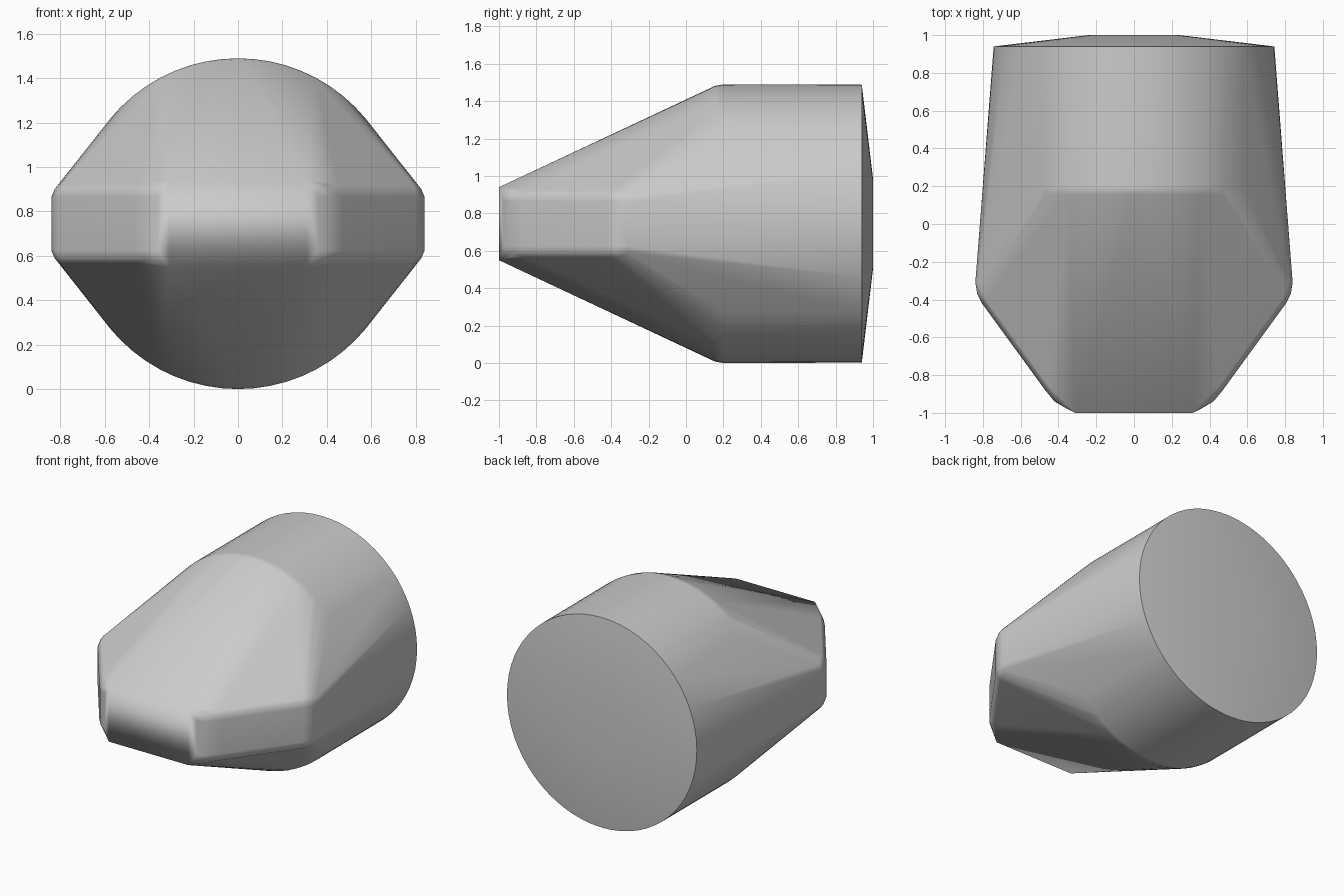
import bpy, bmesh, math

if "Cube" in bpy.data.objects:
    bpy.data.objects.remove(bpy.data.objects["Cube"])

CZ = 0.745      # height of the main axis
bm = bmesh.new()


def ring(y, r, n=64):
    for i in range(n):
        a = 2 * math.pi * i / n
        bm.verts.new((r * math.cos(a), y, CZ + r * math.sin(a)))


def band(plan, half):
    for x, y in plan:
        for sx in (-1, 1):
            for sz in (-1, 1):
                bm.verts.new((sx * x, y, CZ + sz * half))


# round rear barrel with shallow domed end
ring(1.0, 0.24)
ring(0.94, 0.743)
ring(0.195, 0.744)
ring(0.155, 0.737)

# tapered nose: blunt front edge and rounded side corners
band([(0.31, -1.0)], 0.195)
band([(0.36, -0.975), (0.42, -0.94), (0.47, -0.88), (0.805, -0.42),
      (0.83, -0.37), (0.84, -0.31)], 0.12)
band([(0.37, -0.965), (0.415, -0.925), (0.46, -0.87), (0.795, -0.41),
      (0.815, -0.37), (0.825, -0.31)], 0.155)
band([(0.38, -0.94), (0.45, -0.86), (0.785, -0.40), (0.80, -0.36),
      (0.805, -0.31)], 0.178)

# skin all sections into one closed body
res = bmesh.ops.convex_hull(bm, input=bm.verts[:])
loose = [v for v in bm.verts if not v.link_faces]
bmesh.ops.delete(bm, geom=loose, context='VERTS')
bmesh.ops.dissolve_limit(bm, angle_limit=math.radians(0.5),
                         verts=bm.verts[:], edges=bm.edges[:])
bmesh.ops.recalc_face_normals(bm, faces=bm.faces[:])

mesh = bpy.data.meshes.new("tapered_body")
bm.to_mesh(mesh)
bm.free()
body = bpy.data.objects.new("tapered_body", mesh)
bpy.context.collection.objects.link(body)
bpy.context.view_layer.objects.active = body
body.select_set(True)
bpy.ops.object.shade_smooth_by_angle(angle=math.radians(50))
weighted = body.modifiers.new("even_shading", 'WEIGHTED_NORMAL')
weighted.keep_sharp = True
